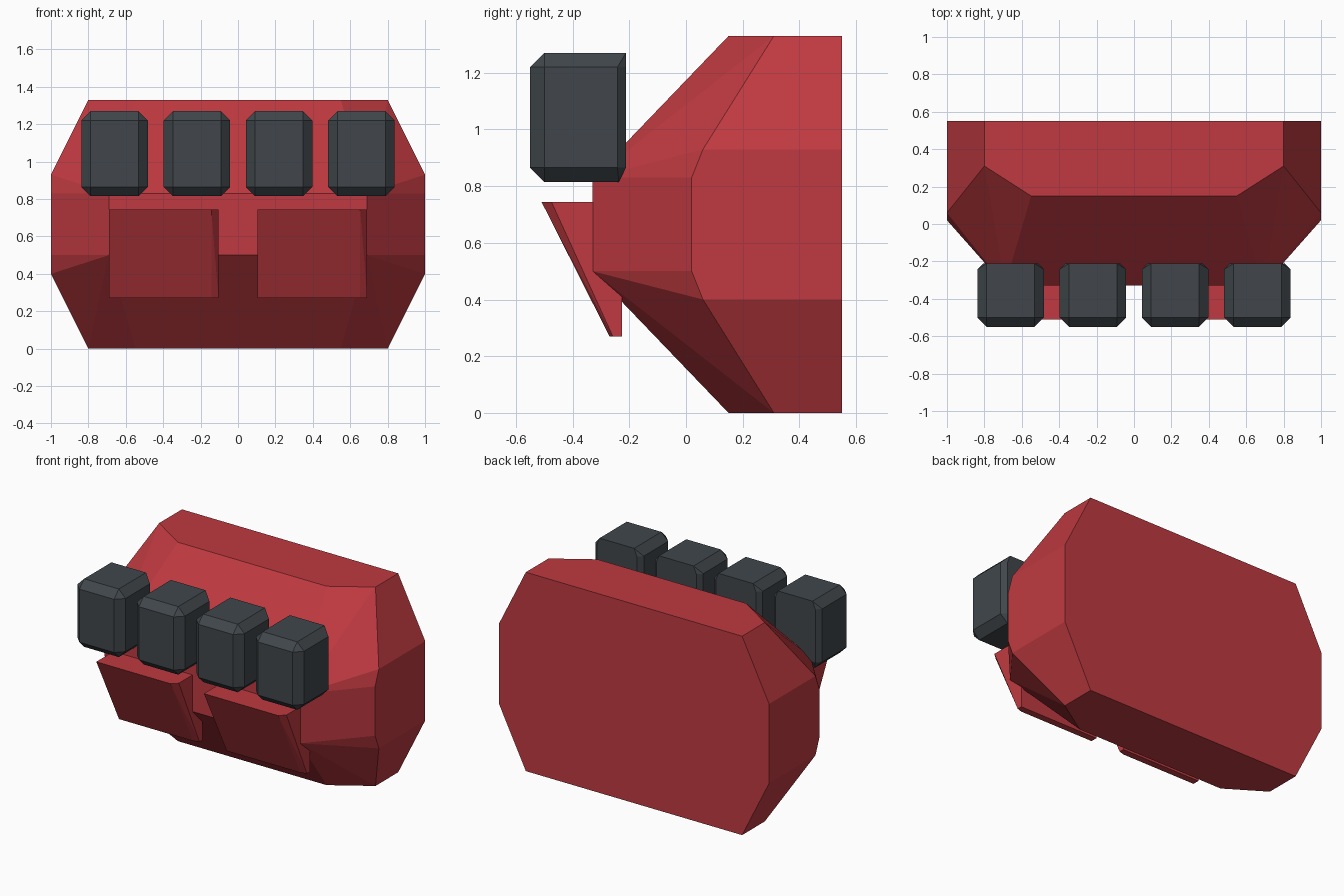
import bpy
import bmesh
from math import radians

cube = bpy.data.objects.get("Cube")
if cube:
    bpy.data.objects.remove(cube, do_unlink=True)


def make_material(name, color):
    mat = bpy.data.materials.new(name)
    mat.use_nodes = True
    mat.diffuse_color = color
    mat.node_tree.nodes["Principled BSDF"].inputs["Base Color"].default_value = color
    return mat


def faceted_solid(name, points, mat, location=(0, 0, 0)):
    """Flat-sided convex solid wrapped around its corner points."""
    bm = bmesh.new()
    for p in points:
        bm.verts.new(p)
    bmesh.ops.convex_hull(bm, input=bm.verts[:])
    loose = [v for v in bm.verts if not v.link_faces]
    bmesh.ops.delete(bm, geom=loose, context='VERTS')
    bmesh.ops.dissolve_limit(bm, angle_limit=radians(1),
                             verts=bm.verts[:], edges=bm.edges[:])
    bmesh.ops.recalc_face_normals(bm, faces=bm.faces[:])
    mesh = bpy.data.meshes.new(name)
    bm.to_mesh(mesh)
    bm.free()
    mesh.materials.append(mat)
    obj = bpy.data.objects.new(name, mesh)
    obj.location = location
    bpy.context.scene.collection.objects.link(obj)
    return obj


red = make_material("red", (0.52, 0.042, 0.052, 1))
charcoal = make_material("charcoal", (0.052, 0.062, 0.071, 1))

# Body: chamfered block, mirrored left to right and top to bottom
MID = 0.665
quarter = [
    (0.80, 0.55, MID), (1.00, 0.55, 0.265),      # flat back
    (0.80, 0.31, MID), (0.55, 0.15, MID),        # top rim
    (1.00, 0.06, 0.265), (1.00, 0.02, 0.165),    # side panel
    (0.69, -0.33, 0.165),                        # front band
]
body = [(sx * x, y, MID + sz * h)
        for x, y, h in quarter for sx in (-1, 1) for sz in (-1, 1)]
faceted_solid("body", body, red)

# Four chamfered blocks across the upper front
HALF, CUT = 0.178, 0.05
LOW, HIGH = 0.815, 1.27
FRONT, BACK = -0.55, -0.212
block = []
for s in (-1, 1):
    inner, outer = s * (HALF - CUT), s * HALF
    for z in (LOW + CUT, HIGH - CUT):
        block += [(inner, FRONT, z), (outer, FRONT + CUT, z),
                  (outer, BACK - 0.03, z), (s * (HALF - 0.03), BACK, z)]
    block += [(inner, FRONT + CUT, HIGH), (inner, BACK, HIGH),
              (inner, FRONT + CUT, LOW), (inner, BACK - 0.025, LOW)]
for i in range(4):
    faceted_solid(f"upper_block_{i + 1}", block, charcoal, (-0.66 + 0.44 * i, 0, 0))

# Two sloping wedge plates on the lower front, bevelled on one edge
wedge = []
for z, y, cut in ((0.745, -0.51, 0.035), (0.27, -0.27, 0.012)):
    wedge += [(-0.293, y, z), (0.255, y, z), (0.293, y + cut, z),
              (-0.293, -0.225, z), (0.293, -0.225, z)]
for name, x in (("right_wedge", -0.398), ("left_wedge", 0.398)):
    faceted_solid(name, wedge, red, (x, 0, 0))
